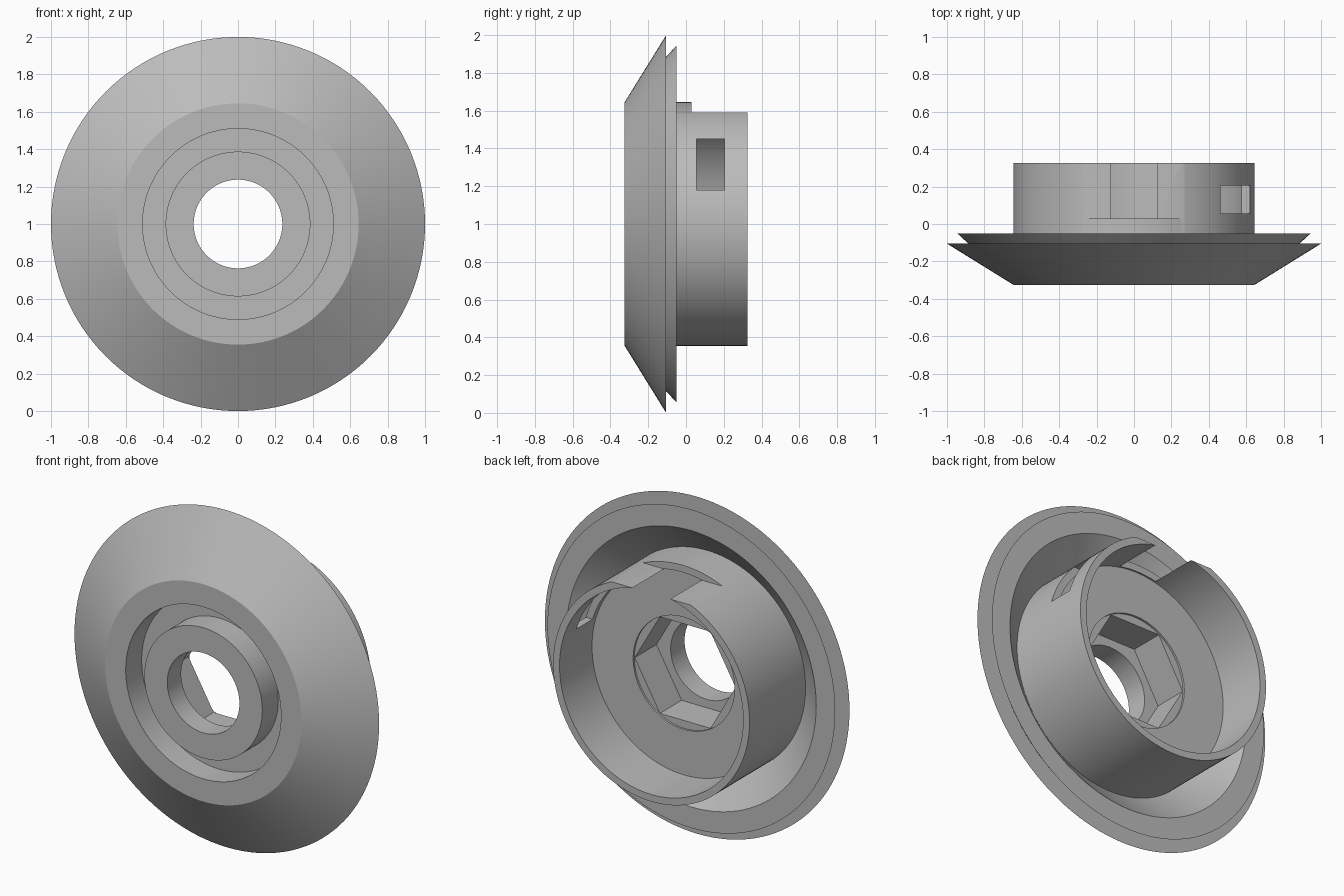
import bpy, bmesh, math
from mathutils import Matrix, Vector

cube = bpy.data.objects.get("Cube")
if cube:
    bpy.data.objects.remove(cube, do_unlink=True)

SEGMENTS = 128
AXIS_HEIGHT = 1.0

grey = bpy.data.materials.new("plain_grey")
grey.use_nodes = True
colour = (0.5, 0.5, 0.5, 1)
grey.diffuse_color = colour
grey.node_tree.nodes["Principled BSDF"].inputs["Base Color"].default_value = colour


def add_object(name, bm):
    bmesh.ops.recalc_face_normals(bm, faces=bm.faces[:])
    mesh = bpy.data.meshes.new(name)
    bm.to_mesh(mesh)
    bm.free()
    mesh.materials.append(grey)
    obj = bpy.data.objects.new(name, mesh)
    bpy.context.collection.objects.link(obj)
    return obj


def lathe(name, profile):
    """Turn a closed (radius, y) outline around the horizontal y axis."""
    bm = bmesh.new()
    rings = []
    for i in range(SEGMENTS):
        a = math.tau * i / SEGMENTS
        rings.append([bm.verts.new((r * math.sin(a), y, AXIS_HEIGHT + r * math.cos(a)))
                      for r, y in profile])
    n = len(profile)
    for i, ring in enumerate(rings):
        after = rings[(i + 1) % SEGMENTS]
        for j in range(n):
            k = (j + 1) % n
            bm.faces.new((ring[j], ring[k], after[k], after[j]))
    return add_object(name, bm)


def box(name, low, high):
    low, high = Vector(low), Vector(high)
    bm = bmesh.new()
    bmesh.ops.create_cube(bm, size=1, matrix=Matrix.Translation((low + high) / 2)
                          @ Matrix.Diagonal((*(high - low), 1)))
    return add_object(name, bm)


def hex_prism(name, radius, front, back):
    bm = bmesh.new()
    place = (Matrix.Translation((0, (front + back) / 2, AXIS_HEIGHT))
             @ Matrix.Rotation(math.pi / 2, 4, 'X'))
    bmesh.ops.create_cone(bm, cap_ends=True, segments=6, radius1=radius, radius2=radius,
                          depth=back - front, matrix=place)
    # put the corners left and right so the pocket has a level floor
    corner = max(bm.verts, key=lambda v: v.co.z).co
    if abs(corner.x) < 0.01:
        bmesh.ops.rotate(bm, verts=bm.verts[:], cent=(0, 0, AXIS_HEIGHT),
                         matrix=Matrix.Rotation(math.pi / 6, 3, 'Y'))
    return add_object(name, bm)


def cut(target, cutter):
    cutter.hide_render = True
    mod = target.modifiers.new(cutter.name, 'BOOLEAN')
    mod.operation = 'DIFFERENCE'
    mod.solver = 'EXACT'
    mod.object = cutter
    bpy.context.view_layer.objects.active = target
    bpy.ops.object.modifier_apply(modifier=mod.name)
    bpy.data.objects.remove(cutter, do_unlink=True)


# Flanged hub: bore, front groove, conical flange, rear recess and collar
hub = lathe("flanged_hub", [
    (0.237, -0.325), (0.387, -0.325), (0.387, -0.175), (0.51, -0.175),
    (0.51, -0.325), (0.645, -0.325), (1.0, -0.105), (0.885, -0.105),
    (0.945, -0.05), (0.82, -0.05), (0.645, -0.2), (0.645, 0.325),
    (0.603, 0.325), (0.603, 0.02), (0.333, 0.02), (0.333, 0.008),
    (0.237, 0.008),
])

# Hexagonal pocket, flat on the collar top and the side window
cut(hub, hex_prism("hex_pocket", 0.331, -0.195, 0.1))
cut(hub, box("top_flat", (-0.5, 0.03, 1.59), (0.5, 0.5, 1.8)))
cut(hub, box("side_window", (0.3, 0.055, 1.18), (0.8, 0.205, 1.45)))

bpy.ops.object.select_all(action='DESELECT')
hub.select_set(True)
bpy.context.view_layer.objects.active = hub
bpy.ops.object.shade_smooth_by_angle(angle=math.radians(25))
